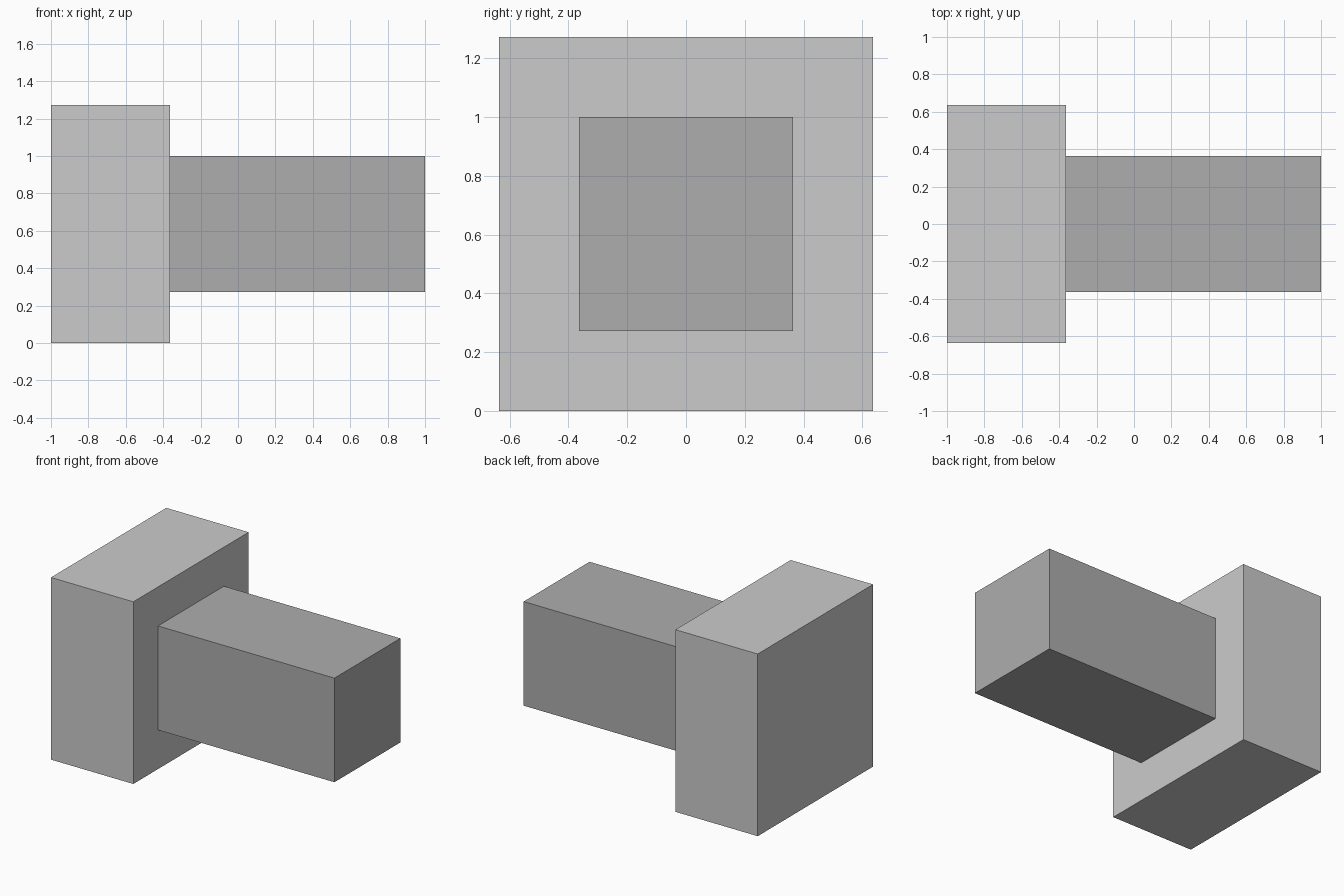
import bpy

if "Cube" in bpy.data.objects:
    bpy.data.objects.remove(bpy.data.objects["Cube"])

U = 1 / 11  # modelling grid unit (whole length = 22 units)


def box(name, x0, x1, width, height, zc):
    """Axis-aligned box from x0 to x1, centred on y = 0 and z = zc."""
    bpy.ops.mesh.primitive_cube_add(size=1, location=((x0 + x1) / 2, 0, zc))
    ob = bpy.context.object
    ob.name = name
    ob.scale = (x1 - x0, width, height)
    bpy.ops.object.transform_apply(location=False, rotation=False, scale=True)
    return ob


# Large square head block
box("head", -1, -1 + 7 * U, 14 * U, 14 * U, 7 * U)

# Narrower square shaft, butted against the head, in a darker grey
shaft = box("shaft", -1 + 7 * U, 1, 8 * U, 8 * U, 7 * U)
dark = bpy.data.materials.new("dark_grey")
dark.diffuse_color = (0.42, 0.42, 0.42, 1)
dark.use_nodes = True
dark.node_tree.nodes["Principled BSDF"].inputs["Base Color"].default_value = dark.diffuse_color
shaft.data.materials.append(dark)
